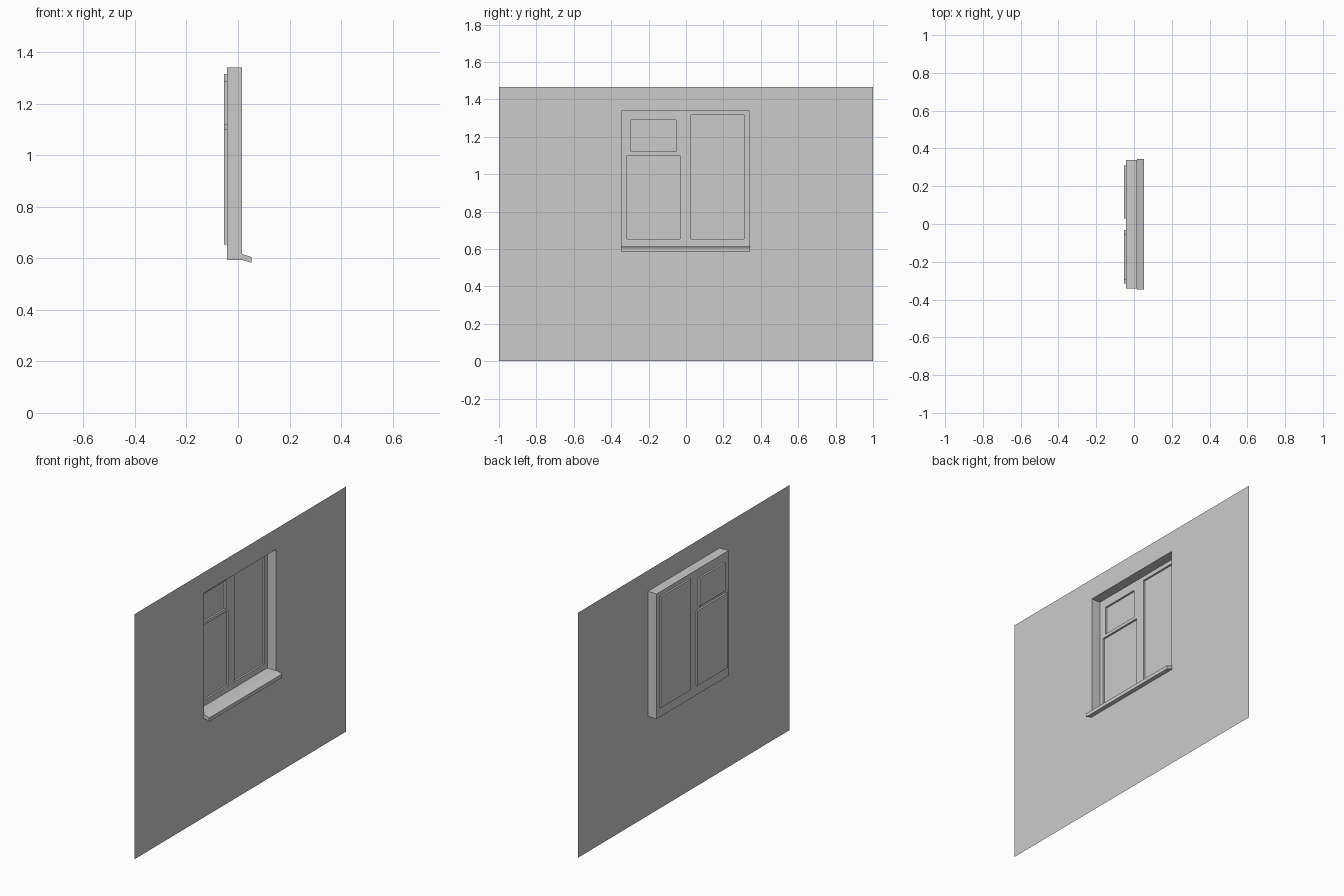
import bpy, bmesh

if "Cube" in bpy.data.objects:
    bpy.data.objects.remove(bpy.data.objects["Cube"])

WALL_X, FRAME_X, GLASS_X, LIP_X = 0.0155, -0.043, -0.054, 0.052

# rectangles are (y0, y1, z0, z1)
WALL = (-1, 1, 0, 1.465)
OPENING = (-0.341, 0.338, 0.593, 1.341)
PANES = {
    "main_pane": (0.028, 0.311, 0.653, 1.316),
    "lower_pane": (-0.316, -0.032, 0.653, 1.101),
    "vent_pane": (-0.294, -0.053, 1.12, 1.289),
}


def add_object(name, bm):
    bmesh.ops.remove_doubles(bm, verts=bm.verts, dist=1e-5)
    mesh = bpy.data.meshes.new(name)
    bm.to_mesh(mesh)
    bm.free()
    obj = bpy.data.objects.new(name, mesh)
    bpy.context.collection.objects.link(obj)
    return obj


def quad(bm, pts):
    bm.faces.new([bm.verts.new(p) for p in pts])


def corners(r, x):
    return [(x, r[0], r[2]), (x, r[1], r[2]), (x, r[1], r[3]), (x, r[0], r[3])]


def sheet(name, x, outer, holes):
    """Flat sheet facing +x with rectangular holes left out."""
    bm = bmesh.new()
    rects = [outer] + holes
    ys = sorted({v for r in rects for v in r[:2]})
    zs = sorted({v for r in rects for v in r[2:]})
    for y0, y1 in zip(ys, ys[1:]):
        for z0, z1 in zip(zs, zs[1:]):
            cy, cz = (y0 + y1) / 2, (z0 + z1) / 2
            if not any(h[0] < cy < h[1] and h[2] < cz < h[3] for h in holes):
                quad(bm, corners((y0, y1, z0, z1), x))
    return add_object(name, bm)


def recess(name, rect, x_front, x_back, closed):
    """Side walls of a rectangular recess, with an optional back."""
    bm = bmesh.new()
    front, back = corners(rect, x_front), corners(rect, x_back)
    for i in range(4):
        j = (i + 1) % 4
        quad(bm, [front[i], front[j], back[j], back[i]])
    if closed:
        quad(bm, back)
    return add_object(name, bm)


# wall with window opening, reveal and window frame
sheet("wall", WALL_X, WALL, [OPENING])
recess("window_reveal", OPENING, WALL_X, FRAME_X, False)
sheet("window_frame", FRAME_X, OPENING, list(PANES.values()))

# recessed panes
for pane_name, rect in PANES.items():
    recess(pane_name, rect, FRAME_X, GLASS_X, True)


# sill: flat inside the reveal, sloping lip outside
def prism(name, profile, y0, y1):
    bm = bmesh.new()
    a = [bm.verts.new((x, y0, z)) for x, z in profile]
    b = [bm.verts.new((x, y1, z)) for x, z in profile]
    n = len(profile)
    bm.faces.new(a)
    bm.faces.new(b[::-1])
    for i in range(n):
        j = (i + 1) % n
        bm.faces.new((a[j], a[i], b[i], b[j]))
    bmesh.ops.recalc_face_normals(bm, faces=bm.faces)
    return add_object(name, bm)


prism("sill_bed", [(FRAME_X, 0.594), (WALL_X, 0.594), (WALL_X, 0.617), (FRAME_X, 0.617)],
      OPENING[0], OPENING[1])
prism("sill_lip", [(WALL_X, 0.594), (LIP_X, 0.583), (LIP_X, 0.605), (WALL_X, 0.617)],
      -0.346, 0.343)
